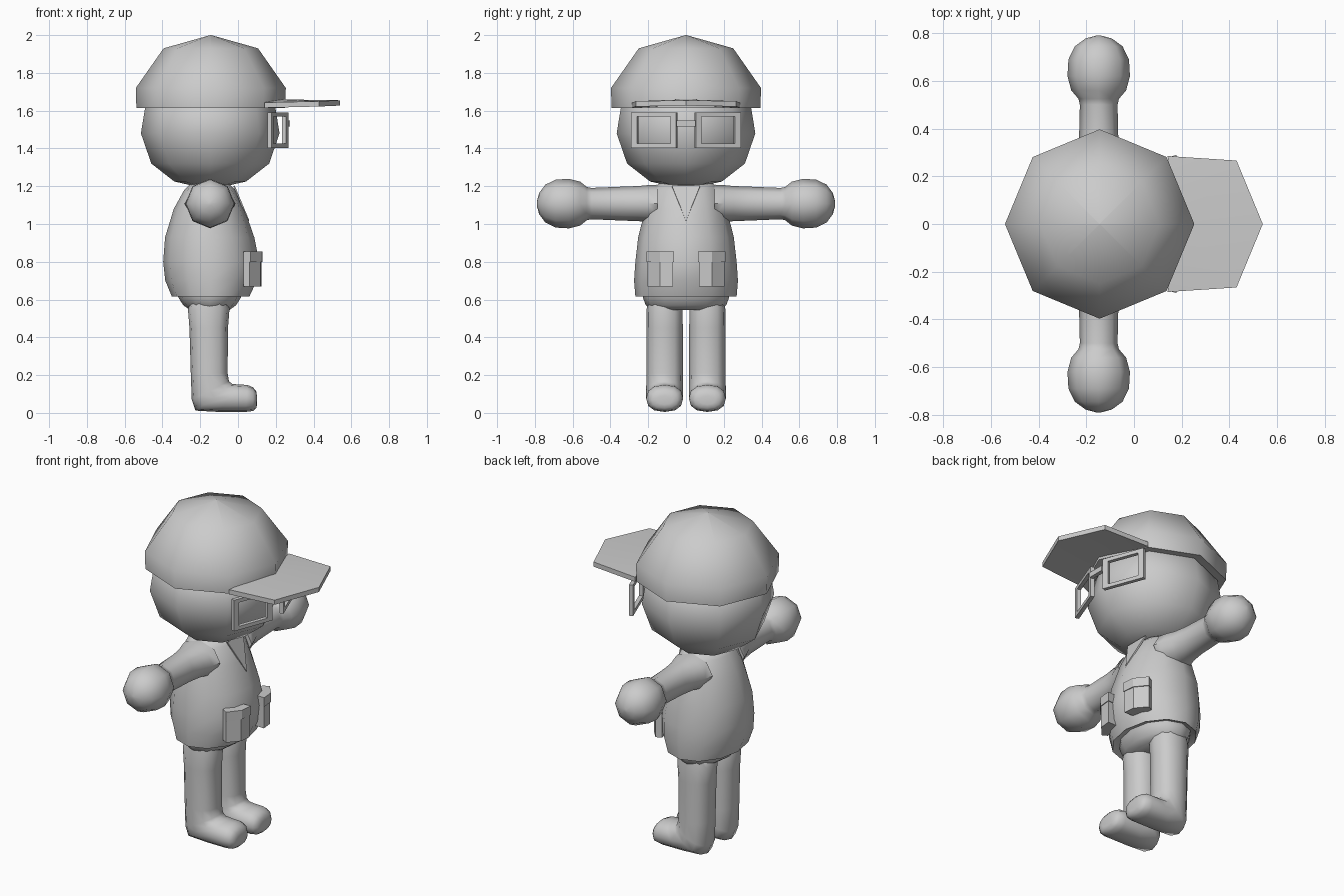
import bpy, bmesh, math
from mathutils import Vector

if "Cube" in bpy.data.objects:
    bpy.data.objects.remove(bpy.data.objects["Cube"])

CX = -0.144   # body axis
gray = bpy.data.materials.new("plain_gray")
gray.diffuse_color = (0.6, 0.6, 0.6, 1)
gray.use_nodes = True
gray.node_tree.nodes["Principled BSDF"].inputs["Base Color"].default_value = gray.diffuse_color


def finish(name, bm, angle=50):
    bmesh.ops.remove_doubles(bm, verts=bm.verts[:], dist=1e-5)
    bmesh.ops.recalc_face_normals(bm, faces=bm.faces[:])
    me = bpy.data.meshes.new(name)
    bm.to_mesh(me)
    bm.free()
    me.materials.append(gray)
    ob = bpy.data.objects.new(name, me)
    bpy.context.collection.objects.link(ob)
    bpy.ops.object.select_all(action='DESELECT')
    ob.select_set(True)
    bpy.context.view_layer.objects.active = ob
    bpy.ops.object.shade_smooth_by_angle(angle=math.radians(angle))
    return ob


def skin(name, rings, n=8, power=1.0, angle=50):
    """Rings are (centre, half vector a, half vector b), skinned and capped."""
    bm = bmesh.new()
    loops = []
    for cen, va, vb in rings:
        loop = []
        for i in range(n):
            t = 2 * math.pi * i / n
            c, s = math.cos(t), math.sin(t)
            loop.append(bm.verts.new(Vector(cen)
                        + Vector(va) * math.copysign(abs(c) ** power, c)
                        + Vector(vb) * math.copysign(abs(s) ** power, s)))
        loops.append(loop)
    for l0, l1 in zip(loops, loops[1:]):
        for i in range(n):
            j = (i + 1) % n
            bm.faces.new((l0[i], l0[j], l1[j], l1[i]))
    bm.faces.new(loops[0])
    bm.faces.new(loops[-1])
    return finish(name, bm, angle)


def upright(name, rows, **kw):
    """Rows are (z, x centre, x half, y half)."""
    return skin(name, [((x, 0, z), (a, 0, 0), (0, b, 0)) for z, x, a, b in rows], **kw)


def prism(name, base, offset, angle=30):
    """Polygon extruded by an offset vector."""
    bm = bmesh.new()
    off = Vector(offset)
    lo = [bm.verts.new(p) for p in base]
    hi = [bm.verts.new(Vector(p) + off) for p in base]
    bm.faces.new(lo)
    bm.faces.new(hi)
    for i in range(len(lo)):
        j = (i + 1) % len(lo)
        bm.faces.new((lo[i], lo[j], hi[j], hi[i]))
    return finish(name, bm, angle)


# Head and cap, eight-sided
upright("head", [(z, CX - .003, r, r) for z, r in
        ((1.2, .08), (1.225, .19), (1.32, .312), (1.48, .367), (1.615, .345), (1.66, .30))], angle=60)
upright("cap", [(z, CX, r, r) for z, r in
        ((1.625, .34), (1.615, .394), (1.72, .397), (1.93, .25), (2.0, .002))], angle=60)

# Visor, a thin slab arched along its middle
bm = bmesh.new()
plan = [(.14, -.285, 1.615), (.43, -.266, 1.622), (.54, 0, 1.627),
        (.43, .266, 1.622), (.14, .285, 1.615), (.2, 0, 1.632)]
lo = [bm.verts.new(p) for p in plan]
hi = [bm.verts.new((x, y, z + .028)) for x, y, z in plan]
for k in (lo, hi):
    for a, b in ((0, 1), (1, 2), (2, 3), (3, 4)):
        bm.faces.new((k[5], k[a], k[b]))
for i in range(6):
    j = (i + 1) % 6
    bm.faces.new((lo[i], lo[j], hi[j], hi[i]))
finish("visor", bm, 30)

# Vest: egg-shaped torso
upright("vest", [(.63, -.145, .18, .24), (.615, -.145, .205, .268),
                 (.70, -.143, .242, .275), (.80, -.142, .254, .268),
                 (.93, -.15, .236, .253), (1.08, -.153, .187, .215),
                 (1.18, -.15, .135, .185), (1.215, -.15, .10, .14)], n=12)
# Shirt triangle in the neckline
prism("shirt_neck", [(-.025, -.075, 1.2), (-.025, .075, 1.2), (.052, 0, 1.015)], (.008, 0, .003))
# Hips
upright("hips", [(.66, -.15, .18, .235), (.61, -.15, .165, .228),
                 (.57, -.15, .14, .213), (.545, -.15, .105, .18)], n=12)

for s, side in ((1, "left"), (-1, "right")):
    # Arm flaring into the armhole, ending in a round hand
    skin(side + "_arm_and_hand", [((CX - .004, s * y, 1.108), (a, 0, 0), (0, 0, b)) for y, a, b in
         ((.15, .135, .10), (.20, .12, .098), (.25, .098, .093), (.33, .083, .09),
          (.50, .079, .083), (.525, .085, .088), (.56, .115, .116), (.62, .131, .131),
          (.69, .127, .127), (.745, .10, .10), (.778, .055, .055), (.79, .01, .01))])

    # Leg bending into the foot: each ring spans a front/top and a back/bottom point
    cy = s * .113
    rows = ((-.065, .62, -.235, .62, .085), (-.045, .55, -.265, .55, .095),
            (-.053, .45, -.257, .45, .096), (-.055, .21, -.25, .21, .096),
            (-.048, .168, -.245, .07, .098), (-.03, .153, -.225, .012, .098),
            (.01, .15, -.10, .005, .097), (.05, .148, .04, .005, .098),
            (.08, .135, .08, .01, .088), (.096, .115, .097, .025, .068),
            (.101, .09, .101, .045, .04))
    skin(side + "_leg_and_foot", [(((px + qx) / 2, cy, (pz + qz) / 2),
         ((px - qx) / 2, 0, (pz - qz) / 2), (0, hy, 0))
         for px, pz, qx, qz, hy in rows], n=12, power=.85, angle=70)

    # Vest pocket, bent around the belly, with a flap
    for part, z0, h, g in (("pocket", .668, .135, 0), ("pocket_flap", .80, .055, .005)):
        pts = [(.05, .07), (.125 + g, .068 - g), (.118 + g, .138), (.062 + g, .203 + g), (.03, .185)]
        prism(side + "_" + part, [(x, s * y, z0) for x, y in pts], (0, 0, h))

    # Spectacle rim: four bars around an open lens, angled back at the outside
    inner, outer = (.245, .045), (.155, .283)

    def rim_bar(name, t0, t1, z0, z1):
        p = [(inner[0] + (outer[0] - inner[0]) * t, s * (inner[1] + (outer[1] - inner[1]) * t))
             for t in (t0, t1)]
        base = [(p[0][0], p[0][1], z0), (p[1][0], p[1][1], z0),
                (p[1][0], p[1][1], z1), (p[0][0], p[0][1], z1)]
        prism(side + name, base, (.022, s * .007, 0))

    rim_bar("_rim_top", 0, 1, 1.568, 1.59)
    rim_bar("_rim_bottom", 0, 1, 1.403, 1.425)
    rim_bar("_rim_inner", 0, .13, 1.425, 1.568)
    rim_bar("_rim_outer", .87, 1, 1.425, 1.568)

# Spectacle bridge
prism("bridge", [(.25, -.05, 1.517), (.25, .05, 1.517), (.25, .05, 1.548), (.25, -.05, 1.548)],
      (.024, 0, 0))
